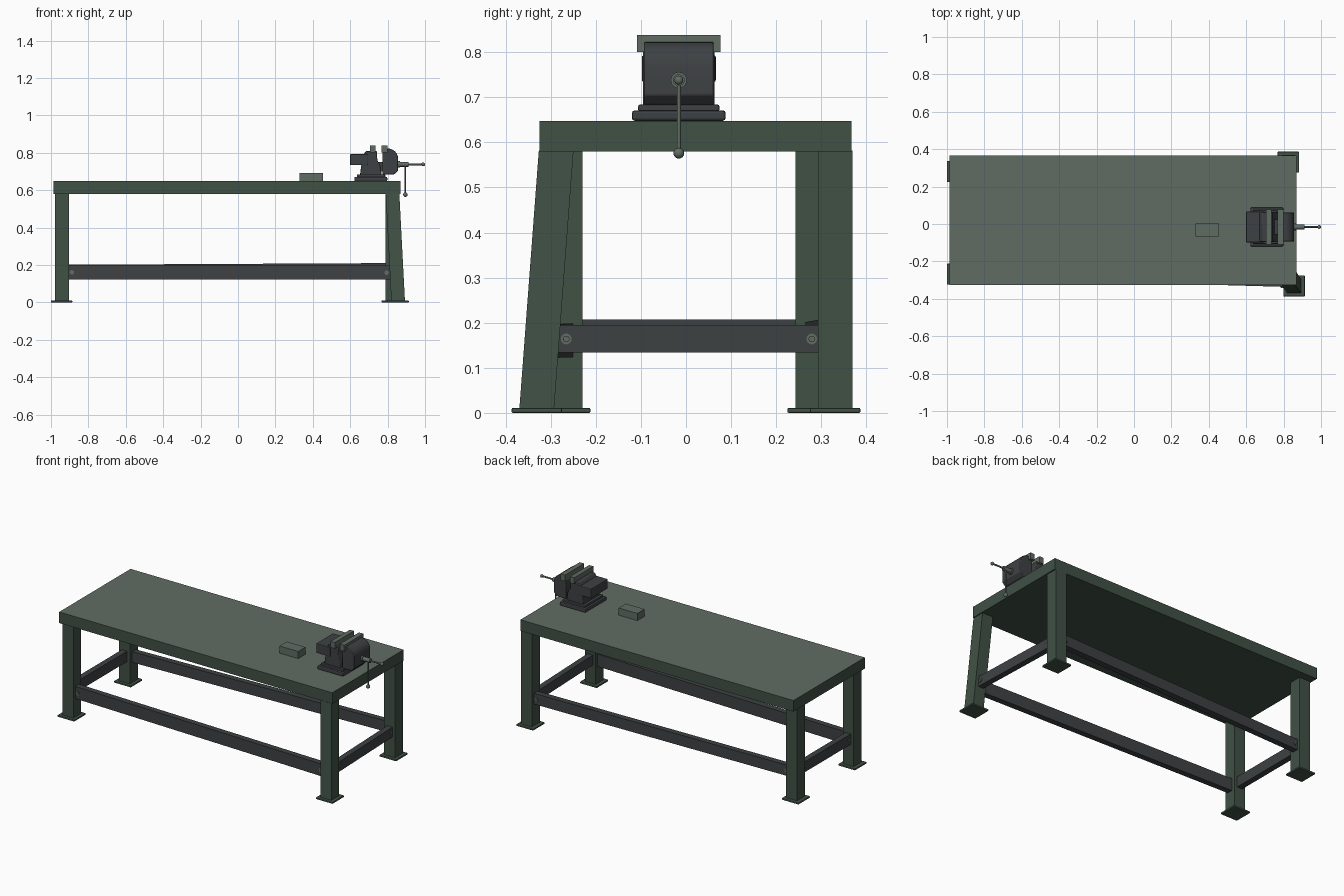
import bpy, bmesh, math
from mathutils import Vector, Matrix

if "Cube" in bpy.data.objects:
    bpy.data.objects.remove(bpy.data.objects["Cube"])


def mat(name, col):
    m = bpy.data.materials.new(name)
    m.diffuse_color = (*col, 1)
    m.use_nodes = True
    m.node_tree.nodes["Principled BSDF"].inputs["Base Color"].default_value = m.diffuse_color
    return m


GREEN = mat("green paint", (0.052, 0.082, 0.060))
STEEL = mat("worn steel", (0.118, 0.150, 0.125))
DARK = mat("dark iron", (0.048, 0.053, 0.056))


def finish(name, bm, material, bevel=0, smooth=False):
    bmesh.ops.recalc_face_normals(bm, faces=bm.faces)
    me = bpy.data.meshes.new(name)
    bm.to_mesh(me)
    bm.free()
    me.materials.append(material)
    ob = bpy.data.objects.new(name, me)
    bpy.context.collection.objects.link(ob)
    if bevel:
        mod = ob.modifiers.new("soft edges", 'BEVEL')
        mod.width, mod.segments = bevel, 2
    if smooth:
        bpy.context.view_layer.objects.active = ob
        ob.select_set(True)
        bpy.ops.object.shade_smooth_by_angle(angle=math.radians(40))
        ob.select_set(False)
    return ob


def box(name, lo, hi, material, bevel=0):
    lo, hi = Vector(lo), Vector(hi)
    bm = bmesh.new()
    bmesh.ops.create_cube(bm, size=1, matrix=Matrix.Translation((lo + hi) / 2)
                          @ Matrix.Diagonal((*(hi - lo), 1)))
    return finish(name, bm, material, bevel)


def bar(name, a, b, w, h, material, bevel=0, shear=False):
    """Rectangular bar from a to b; shear keeps the ends level (leaning legs)."""
    a, b = Vector(a), Vector(b)
    d = (b - a).normalized()
    u = Vector((1, 0, 0)) if shear else d.cross(Vector((0, 0, 1))).normalized()
    v = Vector((0, 1, 0)) if shear else u.cross(d)
    bm = bmesh.new()
    rings = [[bm.verts.new(p + u * w / 2 * i + v * h / 2 * j)
              for i, j in ((-1, -1), (1, -1), (1, 1), (-1, 1))] for p in (a, b)]
    for r in rings:
        bm.faces.new(r)
    for i in range(4):
        k = (i + 1) % 4
        bm.faces.new((rings[0][i], rings[0][k], rings[1][k], rings[1][i]))
    return finish(name, bm, material, bevel)


def rod(name, a, b, r, material, r2=None, sides=20):
    a, b = Vector(a), Vector(b)
    bm = bmesh.new()
    rot = (b - a).to_track_quat('Z', 'Y').to_matrix().to_4x4()
    bmesh.ops.create_cone(bm, cap_ends=True, segments=sides, radius1=r,
                          radius2=r if r2 is None else r2, depth=(b - a).length,
                          matrix=Matrix.Translation((a + b) / 2) @ rot)
    return finish(name, bm, material, smooth=True)


def ball(name, c, r, material):
    bm = bmesh.new()
    bmesh.ops.create_uvsphere(bm, u_segments=16, v_segments=10, radius=r,
                              matrix=Matrix.Translation(c))
    return finish(name, bm, material, smooth=True)


def profile(name, pts, y0, y1, material, bevel=0):
    """Side outline in x, z extruded across y."""
    bm = bmesh.new()
    f = bm.faces.new([bm.verts.new((x, y0, z)) for x, z in pts])
    ext = bmesh.ops.extrude_face_region(bm, geom=[f])['geom']
    bmesh.ops.translate(bm, vec=(0, y1 - y0, 0),
                        verts=[g for g in ext if isinstance(g, bmesh.types.BMVert)])
    return finish(name, bm, material, bevel, smooth=True)


# Table top: green edges, steel upper face
top = box("table_top", (-0.987, -0.325, 0.58), (0.868, 0.367, 0.648), GREEN)
top.data.materials.append(STEEL)
for p in top.data.polygons:
    if p.normal.z > 0.9:
        p.material_index = 1

# Legs: (foot x, y), (top x, y); the front right one leans outward
legs = {
    "front_left": ((-0.941, -0.268), (-0.941, -0.268)),
    "back_left": ((-0.941, 0.281), (-0.941, 0.281)),
    "back_right": ((0.825, 0.331), (0.825, 0.331)),
    "front_right": ((0.856, -0.331), (0.826, -0.288)),
}
at = {}
for n, (f, t) in legs.items():
    f, t = Vector(f), Vector(t)
    bar(n + "_leg", (*f, 0.011), (*t, 0.582), 0.073, 0.077, GREEN, shear=True)
    fx = f.x if f.x > 0 else -0.943
    box(n + "_foot", (fx - 0.057, f.y - 0.056, 0), (fx + 0.057, f.y + 0.056, 0.011),
        GREEN, 0.003)
    at[n] = f.lerp(t, 0.27)

# Stretcher rails between the legs, with bolts on the outer faces
rails = [("front", "front_left", "front_right", 0.161, 0.159, 0.075),
         ("right", "front_right", "back_right", 0.164, 0.164, 0.061),
         ("back", "back_right", "back_left", 0.177, 0.168, 0.066),
         ("left", "back_left", "front_left", 0.175, 0.175, 0.064)]
for n, s, e, z0, z1, h in rails:
    a, b = Vector((*at[s], z0)), Vector((*at[e], z1))
    d = (b - a).normalized()
    bar(n + "_rail", a + d * 0.03, b - d * 0.03, 0.036, h, DARK)
    out = d.cross(Vector((0, 0, 1))).normalized()
    for i, c in enumerate((a + d * 0.053, b - d * 0.053)):
        rod(f"{n}_rail_washer_{i}", c + out * 0.015, c + out * 0.021, 0.012, STEEL)
        rod(f"{n}_rail_bolt_{i}", c + out * 0.015, c + out * 0.025, 0.007, STEEL)

# Loose block on the table
box("loose_block", (0.328, -0.066, 0.648), (0.455, 0.004, 0.692), STEEL)

# Vise base
Y = -0.016
box("vise_base", (0.622, Y - 0.104, 0.648), (0.798, Y + 0.104, 0.671), DARK, 0.006)
box("vise_swivel", (0.635, Y - 0.09, 0.668), (0.788, Y + 0.09, 0.684), DARK, 0.004)

# Fixed jaw body, rear anvil block and jaw plate
profile("vise_fixed_body", [(0.652, 0.68), (0.768, 0.68), (0.762, 0.73), (0.745, 0.76),
                            (0.742, 0.81), (0.685, 0.81), (0.67, 0.79), (0.66, 0.74)],
        Y - 0.079, Y + 0.079, DARK, 0.004)
box("vise_anvil", (0.599, Y - 0.082, 0.734), (0.695, Y + 0.082, 0.793), DARK, 0.004)
box("vise_fixed_jaw_plate", (0.706, Y - 0.093, 0.80), (0.734, Y + 0.093, 0.838), STEEL)

# Sliding jaw with a rounded outer back
arc = [(0.80 + 0.056 * math.sin(t * math.pi / 12), 0.768 + 0.055 * math.cos(t * math.pi / 12))
       for t in range(7)]
profile("vise_moving_body", [(0.772, 0.684), (0.772, 0.823)] + arc
        + [(0.856, 0.705), (0.835, 0.684)], Y - 0.077, Y + 0.077, DARK, 0.003)
box("vise_moving_jaw_plate", (0.768, Y - 0.093, 0.80), (0.798, Y + 0.093, 0.838), STEEL)
box("vise_slide", (0.70, Y - 0.04, 0.70), (0.79, Y + 0.04, 0.75), DARK)

# Screw, hub and handle
Z = 0.738
rod("vise_screw_collar", (0.85, Y, Z), (0.865, Y, Z), 0.018, STEEL)
rod("vise_screw", (0.85, Y, Z), (0.912, Y, Z), 0.013, STEEL)
rod("vise_handle_rod", (0.90, Y, Z), (0.992, Y, Z), 0.005, STEEL, sides=12)
ball("vise_handle_rod_knob", (0.99, Y, Z), 0.010, STEEL)
rod("vise_handle_drop", (0.895, Y, Z), (0.895, Y, 0.575), 0.0045, STEEL, sides=12)
ball("vise_handle_drop_knob", (0.895, Y, 0.576), 0.012, STEEL)
